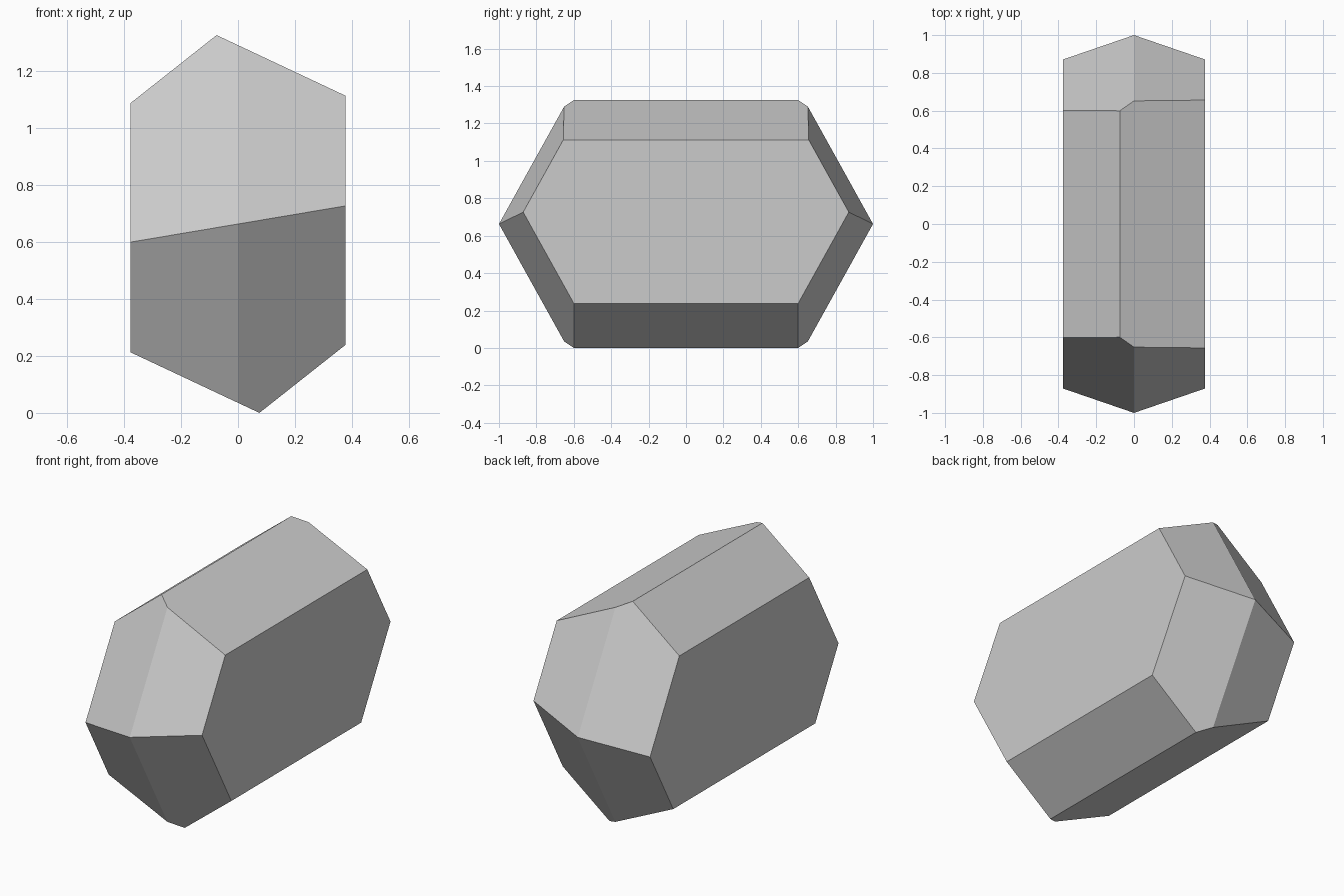
import bpy
import bmesh
from mathutils import Vector

old = bpy.data.objects.get("Cube")
if old:
    bpy.data.objects.remove(old, do_unlink=True)

MID = 0.6625          # height of the long axis
SLOPE = 0.555         # how fast the tips narrow with height
STEEP, SHALLOW = 0.437, 0.25

mat = bpy.data.materials.new("light grey stone")
mat.use_nodes = True
grey = (0.6, 0.6, 0.6, 1)
mat.diffuse_color = grey
mat.node_tree.nodes["Principled BSDF"].inputs["Base Color"].default_value = grey

# Six-sided prism lying along y; its section has half-turn symmetry
half = [(0.377, -0.424), (0.377, 0.45), (-0.075, MID)]
section = half + [(-x, -z) for x, z in half]
bm = bmesh.new()
base = bm.faces.new([bm.verts.new((x, -1.2, MID + z)) for x, z in section])
side = bmesh.ops.extrude_face_region(bm, geom=[base])
moved = [v for v in side["geom"] if isinstance(v, bmesh.types.BMVert)]
bmesh.ops.translate(bm, verts=moved, vec=(0, 2.4, 0))


def facet(normal, point):
    """Cut one flat tip facet and close the opening."""
    geom = bm.verts[:] + bm.edges[:] + bm.faces[:]
    cut = bmesh.ops.bisect_plane(bm, geom=geom, dist=1e-5, plane_co=point,
                                 plane_no=normal, clear_outer=True)
    rim = [e for e in cut["geom_cut"] if isinstance(e, bmesh.types.BMEdge)]
    bmesh.ops.holes_fill(bm, edges=rim, sides=0)


# Four facets on each pointed end
for end in (-1, 1):
    for sx in (-1, 1):
        for sz in (-1, 1):
            lean = SHALLOW if sx == sz else STEEP
            facet(Vector((sx * lean, end, sz * SLOPE)), Vector((0, end, MID)))

bmesh.ops.recalc_face_normals(bm, faces=bm.faces[:])
mesh = bpy.data.meshes.new("crystal")
bm.to_mesh(mesh)
bm.free()
mesh.materials.append(mat)
crystal = bpy.data.objects.new("crystal", mesh)
bpy.context.collection.objects.link(crystal)
